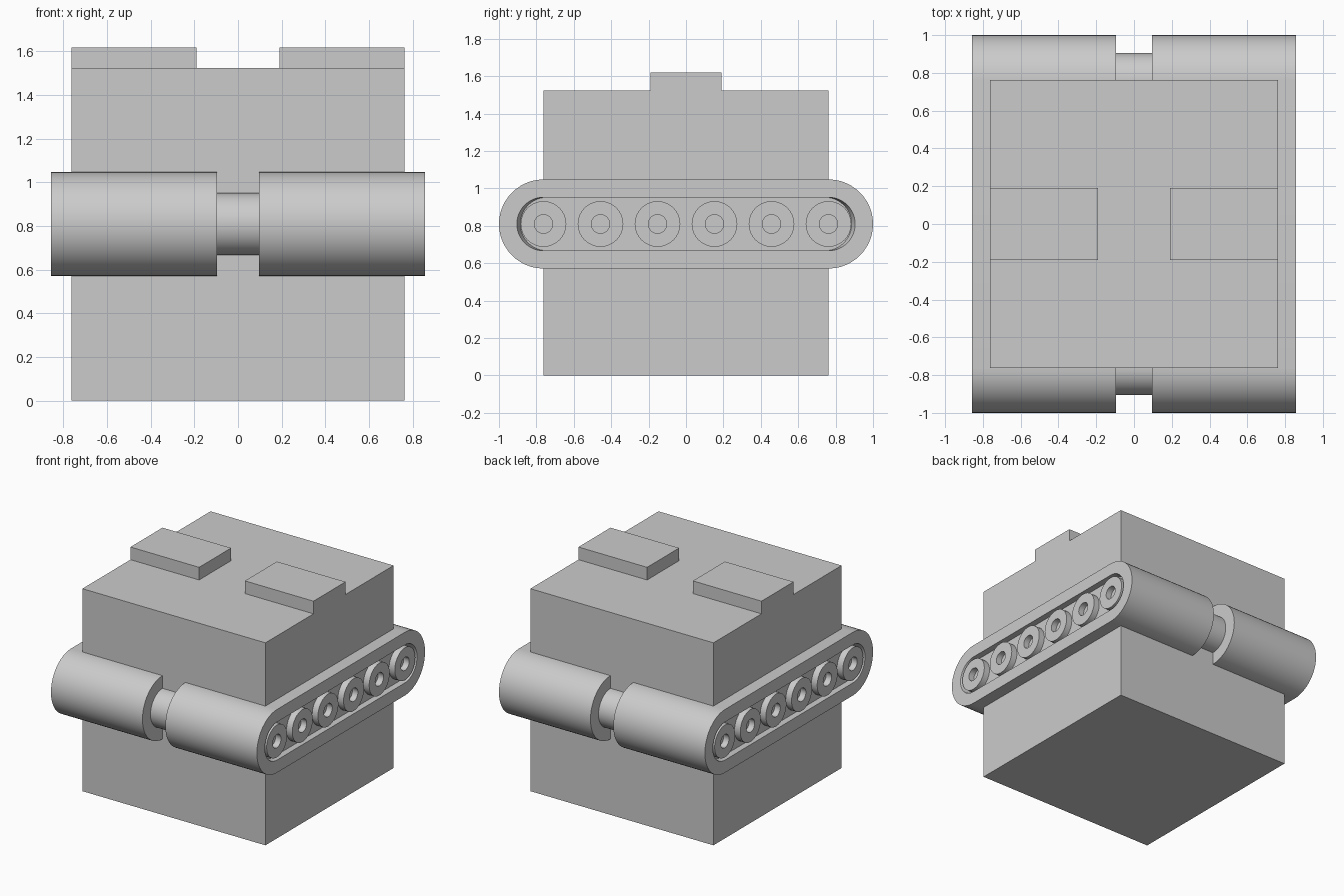
import bpy, bmesh, math

if "Cube" in bpy.data.objects:
    bpy.data.objects.remove(bpy.data.objects["Cube"])

U = 2 / 21            # base module of the design
AXLE_Z = 8.5 * U


def finish(name, bm, smooth=True):
    bmesh.ops.remove_doubles(bm, verts=bm.verts, dist=1e-5)
    bmesh.ops.recalc_face_normals(bm, faces=bm.faces)
    me = bpy.data.meshes.new(name)
    bm.to_mesh(me)
    bm.free()
    if smooth:
        me.shade_smooth()
        me.set_sharp_from_angle(angle=math.radians(30))
    ob = bpy.data.objects.new(name, me)
    bpy.context.collection.objects.link(ob)
    return ob


def box(name, lo, hi):
    bm = bmesh.new()
    bmesh.ops.create_cube(bm, size=1)
    for v in bm.verts:
        v.co = [(a + b) / 2 + c * (b - a) for a, b, c in zip(lo, hi, v.co)]
    return finish(name, bm, smooth=False)


def loft(name, rings, y=0, n=24):
    """Skin stadium rings (x, half_length, radius) along x, capping both ends."""
    bm = bmesh.new()
    loops = []
    for x, half, r in rings:
        loop = []
        for side in (1, -1):
            for i in range(n + 1):
                a = math.pi * i / n - math.pi / 2
                loop.append(bm.verts.new((x, y + side * (half + r * math.cos(a)),
                                          AXLE_Z + side * r * math.sin(a))))
        loops.append(loop)
    for a, b in zip(loops, loops[1:]):
        for i in range(len(a)):
            j = (i + 1) % len(a)
            bm.faces.new((a[i], a[j], b[j], b[i]))
    bm.faces.new(loops[0])
    bm.faces.new(loops[-1])
    return finish(name, bm)


# Main block
box("body", (-8 * U, -8 * U, 0), (8 * U, 8 * U, 16 * U))

# Central bar joining the two tracks
loft("track_link", [(-1.2 * U, 8 * U, 1.5 * U), (1.2 * U, 8 * U, 1.5 * U)])

face, floor = 9 * U, 8.5 * U
for s, label in ((1, "right"), (-1, "left")):
    # Raised pad on the roof
    xs = sorted((s * 2 * U, s * 8 * U))
    box("top_pad_" + label, (xs[0], -2 * U, 16 * U), (xs[1], 2 * U, 17 * U))

    # Track with a recessed outer face
    loft("track_" + label, [
        (s * U, 8 * U, 2.5 * U), (s * face, 8 * U, 2.5 * U),
        (s * face, 8 * U, 1.5 * U), (s * floor, 7.8 * U, 1.5 * U)])

    # Row of wheels with hub holes
    for i in range(6):
        loft(f"wheel_{label}_{i + 1}", [
            (s * floor, 0, 1.28 * U), (s * face, 0, 1.28 * U),
            (s * face, 0, 0.52 * U), (s * (floor + 0.02 * U), 0, 0.52 * U)],
            y=(-8 + 3.2 * i) * U, n=16)
